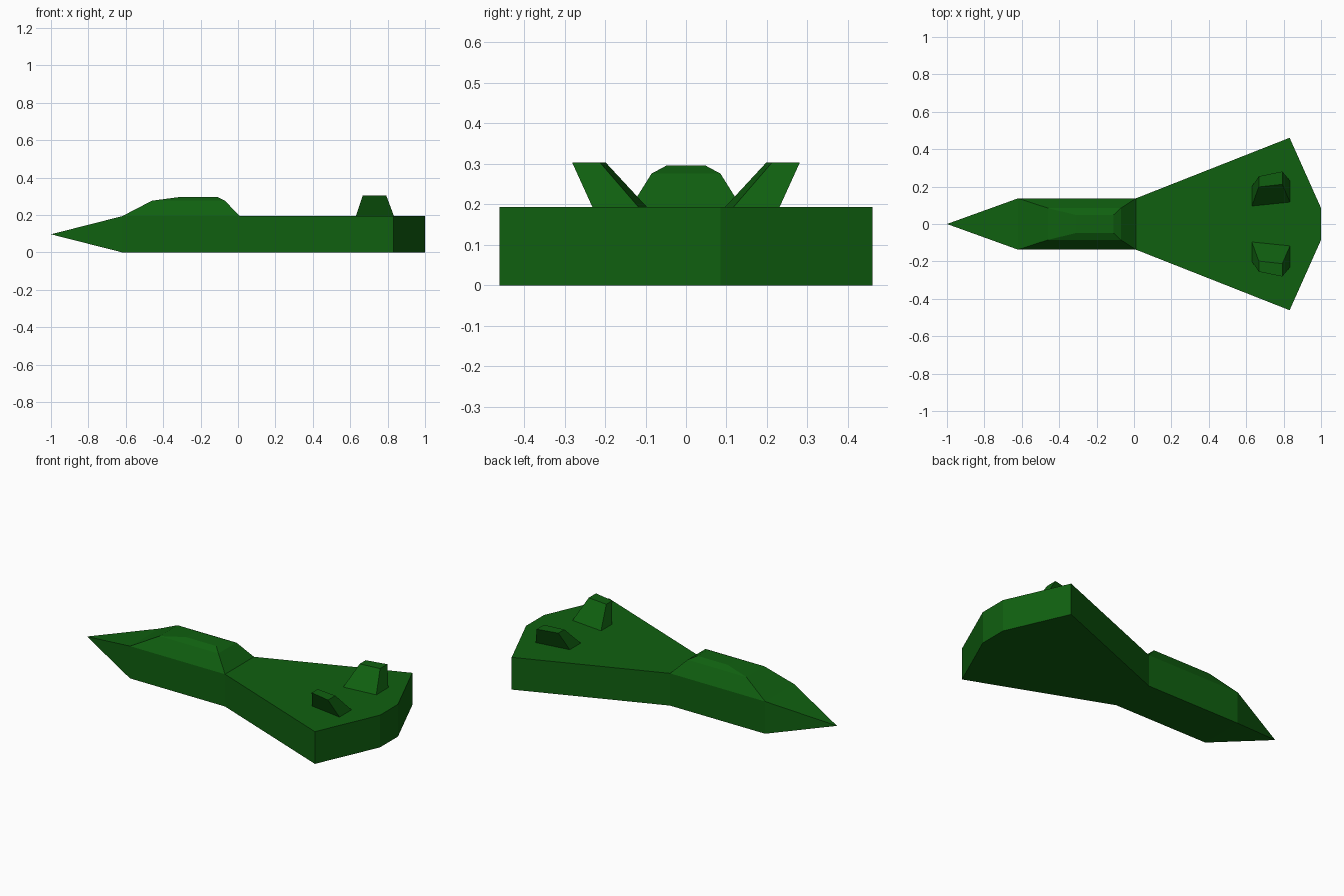
import bpy
import bmesh

cube = bpy.data.objects.get("Cube")
if cube:
    bpy.data.objects.remove(cube, do_unlink=True)

green = bpy.data.materials.new("dark_green")
green.use_nodes = True
colour = (0.005, 0.117, 0.005, 1)
green.diffuse_color = colour
shader = next(n for n in green.node_tree.nodes if n.type == "BSDF_PRINCIPLED")
shader.inputs["Base Color"].default_value = colour
shader.inputs["Roughness"].default_value = 0.8


def finish(bm, name):
    """Turn a bmesh into a flat-shaded object."""
    bmesh.ops.recalc_face_normals(bm, faces=bm.faces[:])
    mesh = bpy.data.meshes.new(name)
    bm.to_mesh(mesh)
    bm.free()
    mesh.materials.append(green)
    obj = bpy.data.objects.new(name, mesh)
    bpy.context.collection.objects.link(obj)
    return obj


def loft(bm, rings):
    """Join point rings of equal size with quads and cap both ends."""
    loops = [[bm.verts.new(p) for p in ring] for ring in rings]
    for low, high in zip(loops, loops[1:]):
        for i in range(len(low)):
            j = (i + 1) % len(low)
            bm.faces.new((low[i], low[j], high[j], high[i]))
    bm.faces.new(loops[0])
    bm.faces.new(loops[-1])
    return loops


DECK = 0.193
NECK = 0.137

# Hull: a straight-sided arrow outline, with a pointed nose on its front face
outline = [(-0.62, NECK), (0.01, NECK), (0.832, 0.461), (1.0, 0.085)]
outline += [(x, -y) for x, y in reversed(outline)]
bm = bmesh.new()
loft(bm, [[(x, y, z) for x, y in outline] for z in (0, DECK)])
bm.faces.ensure_lookup_table()
front = min(bm.faces, key=lambda f: f.calc_center_median().x)
bmesh.ops.poke(bm, faces=[front])
tip = min(bm.verts, key=lambda v: abs(v.co.z - DECK / 2))
tip.co = (-1, 0, DECK / 2)
finish(bm, "hull")

# Canopy: stacked rectangles (height, front, back, half width)
levels = [(DECK, -0.62, 0.01, NECK), (0.276, -0.46, -0.07, 0.085),
          (0.296, -0.31, -0.11, 0.048)]
bm = bmesh.new()
loft(bm, [[(a, -w, z), (b, -w, z), (b, w, z), (a, w, z)] for z, a, b, w in levels])
finish(bm, "canopy")

# Tail fins: tapered blocks leaning outward
base = [(0.63, 0.096), (0.834, 0.117), (0.834, 0.231), (0.63, 0.2)]
top = [(0.667, 0.198), (0.793, 0.212), (0.793, 0.281), (0.667, 0.255)]
for name, side in (("left_side_fin", 1), ("right_side_fin", -1)):
    bm = bmesh.new()
    loft(bm, [[(x, side * y, z) for x, y in ring]
              for ring, z in ((base, DECK), (top, 0.303))])
    finish(bm, name)
